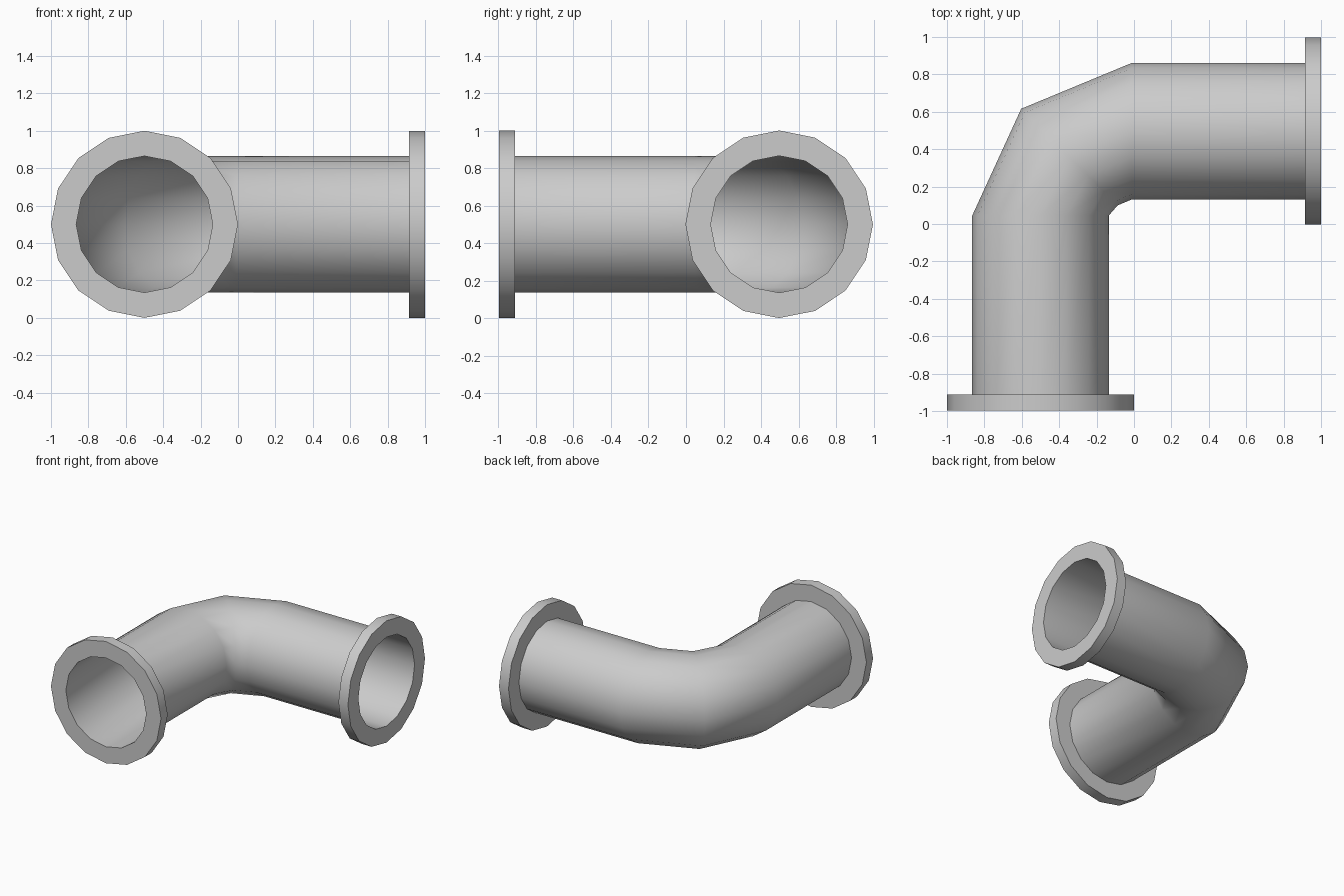
import bpy, bmesh
from math import sin, cos, pi, radians
from mathutils import Vector

if "Cube" in bpy.data.objects:
    bpy.data.objects.remove(bpy.data.objects["Cube"])

SIDES = 16
PIPE_R, FLANGE_R, THICK = 0.365, 0.5, 0.086
CX, CY, CZ = -0.5, 0.497, 0.5      # leg centre lines
UP = Vector((0, 0, 1))


def ring(bm, centre, across, radius):
    c, a = Vector(centre), Vector(across).normalized()
    return [bm.verts.new(c + radius * (cos(2 * pi * i / SIDES) * a + sin(2 * pi * i / SIDES) * UP))
            for i in range(SIDES)]


def bridge(bm, a, b):
    for i in range(SIDES):
        j = (i + 1) % SIDES
        bm.faces.new((a[i], a[j], b[j], b[i]))


def finish(bm, name, angle):
    bmesh.ops.recalc_face_normals(bm, faces=bm.faces)
    mesh = bpy.data.meshes.new(name)
    bm.to_mesh(mesh)
    bm.free()
    obj = bpy.data.objects.new(name, mesh)
    bpy.context.collection.objects.link(obj)
    bpy.ops.object.select_all(action='DESELECT')
    obj.select_set(True)
    bpy.context.view_layer.objects.active = obj
    bpy.ops.object.shade_smooth_by_angle(angle=radians(angle))


# Thin open pipe: front leg, mitred elbow, right leg
bm = bmesh.new()
path = [((CX, -0.998, CZ), (-1, 0, 0)),
        ((CX, 0.045, CZ), (-1, 0, 0)),
        ((-0.345, 0.358, CZ), (-1, 1, 0)),
        ((-0.01, CY, CZ), (0, 1, 0)),
        ((1.0, CY, CZ), (0, 1, 0))]
rings = [ring(bm, c, a, PIPE_R) for c, a in path]
for a, b in zip(rings, rings[1:]):
    bridge(bm, a, b)
finish(bm, "elbow_pipe", 60)


# Flanges: flat collars around each pipe end
def flange(name, outer_end, inward, across):
    bm = bmesh.new()
    end = Vector(outer_end)
    back = end + Vector(inward) * THICK
    loops = [ring(bm, end, across, PIPE_R), ring(bm, end, across, FLANGE_R),
             ring(bm, back, across, FLANGE_R), ring(bm, back, across, PIPE_R)]
    for a, b in zip(loops, loops[1:]):
        bridge(bm, a, b)
    # Orient the open collar consistently outward by closing, then opening the bore
    bridge(bm, loops[3], loops[0])
    bmesh.ops.recalc_face_normals(bm, faces=bm.faces)
    bm.faces.ensure_lookup_table()
    bmesh.ops.delete(bm, geom=bm.faces[-SIDES:], context='FACES_ONLY')
    finish(bm, name, 30)


flange("front_flange", (CX, -0.998, CZ), (0, 1, 0), (-1, 0, 0))
flange("right_flange", (1.0, CY, CZ), (-1, 0, 0), (0, 1, 0))
